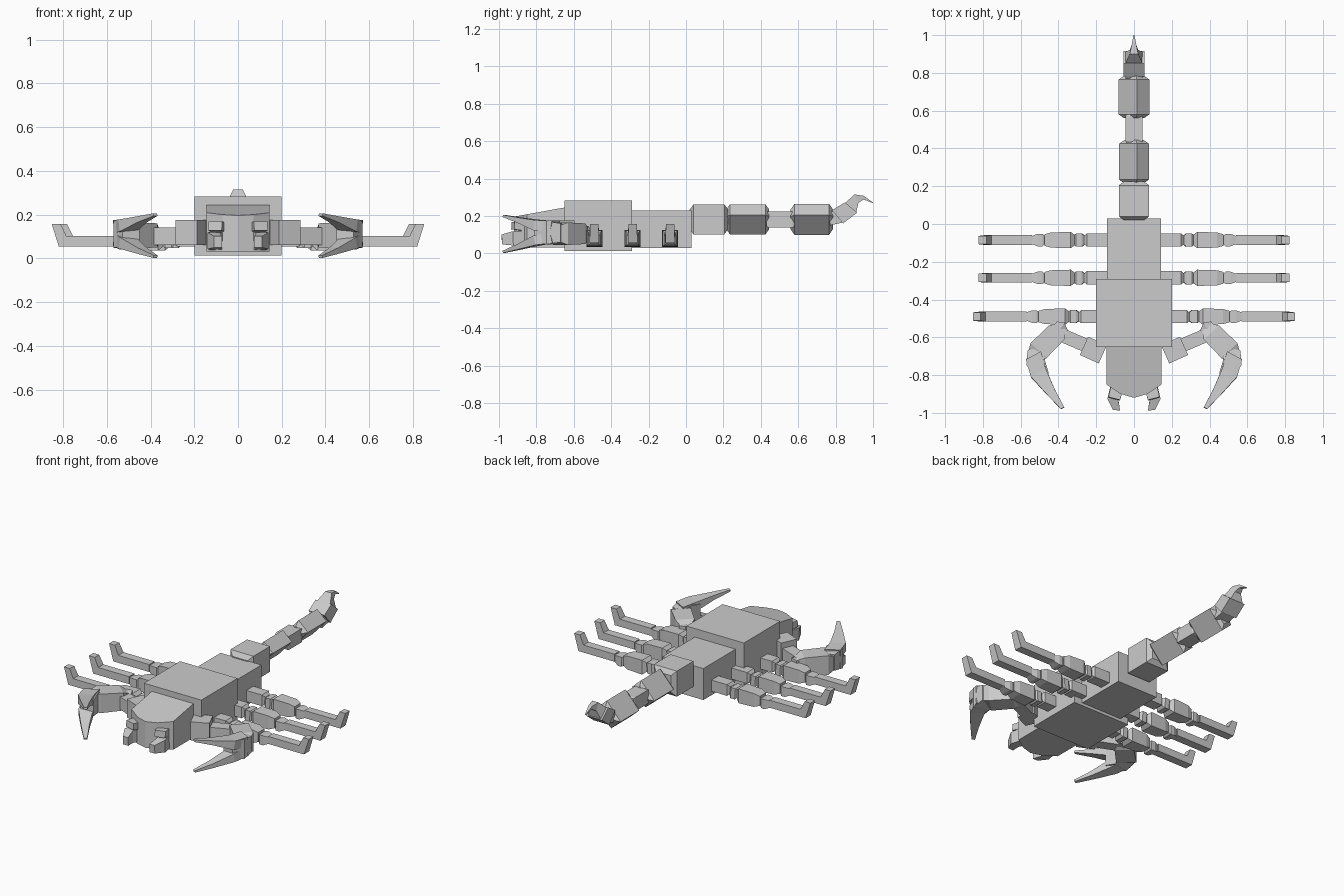
import bpy, bmesh, math
from mathutils import Vector

grey = bpy.data.materials.new("stone_grey")
grey.diffuse_color = (0.6, 0.6, 0.6, 1)


def skin(name, rings):
    """Closed flat-faced solid through rings of equal point counts."""
    bm = bmesh.new()
    vs = [[bm.verts.new(p) for p in ring] for ring in rings]
    n = len(vs[0])
    for a, b in zip(vs, vs[1:]):
        for i in range(n):
            j = (i + 1) % n
            bm.faces.new((a[i], a[j], b[j], b[i]))
    bm.faces.new(vs[0])
    bm.faces.new(vs[-1])
    bmesh.ops.recalc_face_normals(bm, faces=bm.faces)
    me = bpy.data.meshes.new(name)
    bm.to_mesh(me)
    bm.free()
    me.materials.append(grey)
    ob = bpy.data.objects.new(name, me)
    bpy.context.collection.objects.link(ob)
    return ob


def bar(name, path, s=1, roll=0):
    """Rectangular bar through (x, y, z, half width, half height); s flips x."""
    d = (Vector(path[-1][:3]) - Vector(path[0][:3])).normalized()
    side = d.cross(Vector((0, 0, 1))).normalized()
    up = side.cross(d)
    c, k = math.cos(roll), math.sin(roll)
    u, v = side * c + up * k, up * c - side * k
    rings = []
    for x, y, z, w, h in path:
        ring = [Vector((x, y, z)) + u * w * a + v * h * b
                for a, b in ((-1, -1), (1, -1), (1, 1), (-1, 1))]
        rings.append([(p.x * s, p.y, p.z) for p in ring])
    return skin(name, rings)


def box(name, x, y0, y1, z0, z1):
    m, h = (z0 + z1) / 2, (z1 - z0) / 2
    return bar(name, [(0, y0, m, x, h), (0, y1, m, x, h)])


# Body blocks
box("front_body", 0.2, -0.65, -0.29, 0.012, 0.282)
box("rear_body", 0.142, -0.29, 0.03, 0.03, 0.228)

# Head: rounded front outline with a sloping top
outline = [(-.145, -.65), (-.145, -.85), (-.07, -.9), (0, -.92),
           (.07, -.9), (.145, -.85), (.145, -.65)]
skin("head", [[(x, y, 0.032) for x, y in outline],
              [(x, y, 0.245 + (y + 0.65) * 0.18) for x, y in outline]])

# Tail: chunky segments with tapered ends, some rolled
def segment(name, y0, y1, w, h, roll=0, e=0.02, t=0.65):
    bar(name, [(0, y0, .182, w * t, h * t), (0, y0 + e, .182, w, h),
               (0, y1 - e, .182, w, h), (0, y1, .182, w * t, h * t)], 1, roll)

ROLL = math.radians(48)
segment("tail_segment_1", 0.02, 0.225, 0.08, 0.08)
segment("tail_segment_2", 0.215, 0.445, 0.07, 0.0425, ROLL)
segment("tail_segment_3", 0.43, 0.58, 0.045, 0.043, 0, 0.01, 0.9)
segment("tail_segment_4", 0.56, 0.785, 0.072, 0.044, ROLL)

# Stinger: rings given by top point, bottom point and half width
def fin(name, rows):
    skin(name, [[(-w, ty, tz), (w, ty, tz), (w, by, bz), (-w, by, bz)]
                for ty, tz, by, bz, w in rows])

fin("stinger_joint", [(.77, .215, .77, .15, .045), (.80, .24, .84, .165, .045)])
fin("stinger_bulb", [(.78, .23, .84, .16, .055), (.85, .273, .915, .218, .055)])
fin("stinger_spike", [(.85, .268, .91, .22, .045), (.90, .315, .922, .27, .022),
                      (.95, .308, .95, .288, .012), (1, .272, 1, .268, .003)])

for s, tag in ((1, "right"), (-1, "left")):
    # Three walking legs
    for n, (y, o) in enumerate(((-.49, .03), (-.285, 0), (-.085, 0))):
        def part(name, pts):
            bar(f"{tag}_{name}_{n + 1}",
                [(x + o, y, z, w, h) for x, z, w, h in pts], s)
        part("hip", [(.11, .09, .035, .035), (.25, .09, .035, .035),
                     (.265, .09, .02, .02)])
        part("hip_joint", [(.255, .085, .018, .018), (.275, .08, .034, .034),
                           (.305, .08, .034, .034), (.325, .08, .018, .018)])
        part("thigh", [(.31, .08, .025, .025), (.335, .08, .043, .045),
                       (.44, .08, .04, .042), (.475, .08, .03, .03)])
        part("knee_joint", [(.465, .075, .015, .015), (.485, .07, .033, .03),
                            (.51, .07, .033, .03), (.55, .075, .018, .018)])
        # Foot with upturned toe
        side = [(.54, .055), (.79, .055), (.822, .157), (.782, .157),
                (.755, .102), (.54, .102)]
        skin(f"{tag}_foot_{n + 1}",
             [[(s * (x + o), y + q * (.022 if z > .15 else .026), z)
               for x, z in side] for q in (-1, 1)])

    # Claw arm
    bar(f"{tag}_shoulder", [(.165, -.69, .118, .053, .058),
                            (.265, -.645, .118, .053, .058)], s)
    bar(f"{tag}_upper_arm", [(.25, -.645, .1, .036, .04),
                             (.39, -.585, .1, .036, .04)], s)
    bar(f"{tag}_elbow", [(.365, -.59, .1, .03, .03), (.395, -.565, .1, .05, .045),
                         (.43, -.55, .1, .04, .04)], s)
    bar(f"{tag}_forearm", [(.385, -.545, .105, .03, .035),
                           (.41, -.575, .105, .055, .055),
                           (.505, -.67, .105, .058, .06),
                           (.525, -.70, .105, .045, .045)], s)
    # Pincer: palm and two tapering blades
    bar(f"{tag}_palm", [(.525, -.66, .11, .04, .05), (.52, -.735, .11, .05, .062),
                        (.49, -.80, .11, .04, .05)], s)
    bar(f"{tag}_upper_blade", [(.53, -.70, .145, .045, .03),
                               (.505, -.79, .15, .045, .028),
                               (.44, -.89, .178, .025, .014),
                               (.378, -.975, .2, .01, .006)], s)
    bar(f"{tag}_lower_blade", [(.53, -.70, .085, .045, .03),
                               (.505, -.79, .07, .042, .026),
                               (.44, -.89, .035, .024, .014),
                               (.378, -.975, .008, .01, .006)], s)

    # Mouth fangs
    bar(f"{tag}_fang_base", [(.08, -.83, .14, .035, .024),
                             (.105, -.925, .148, .032, .02)], s)
    bar(f"{tag}_fang", [(.09, -.86, .08, .035, .042), (.112, -.925, .08, .028, .038),
                        (.092, -.985, .075, .018, .026)], s)
